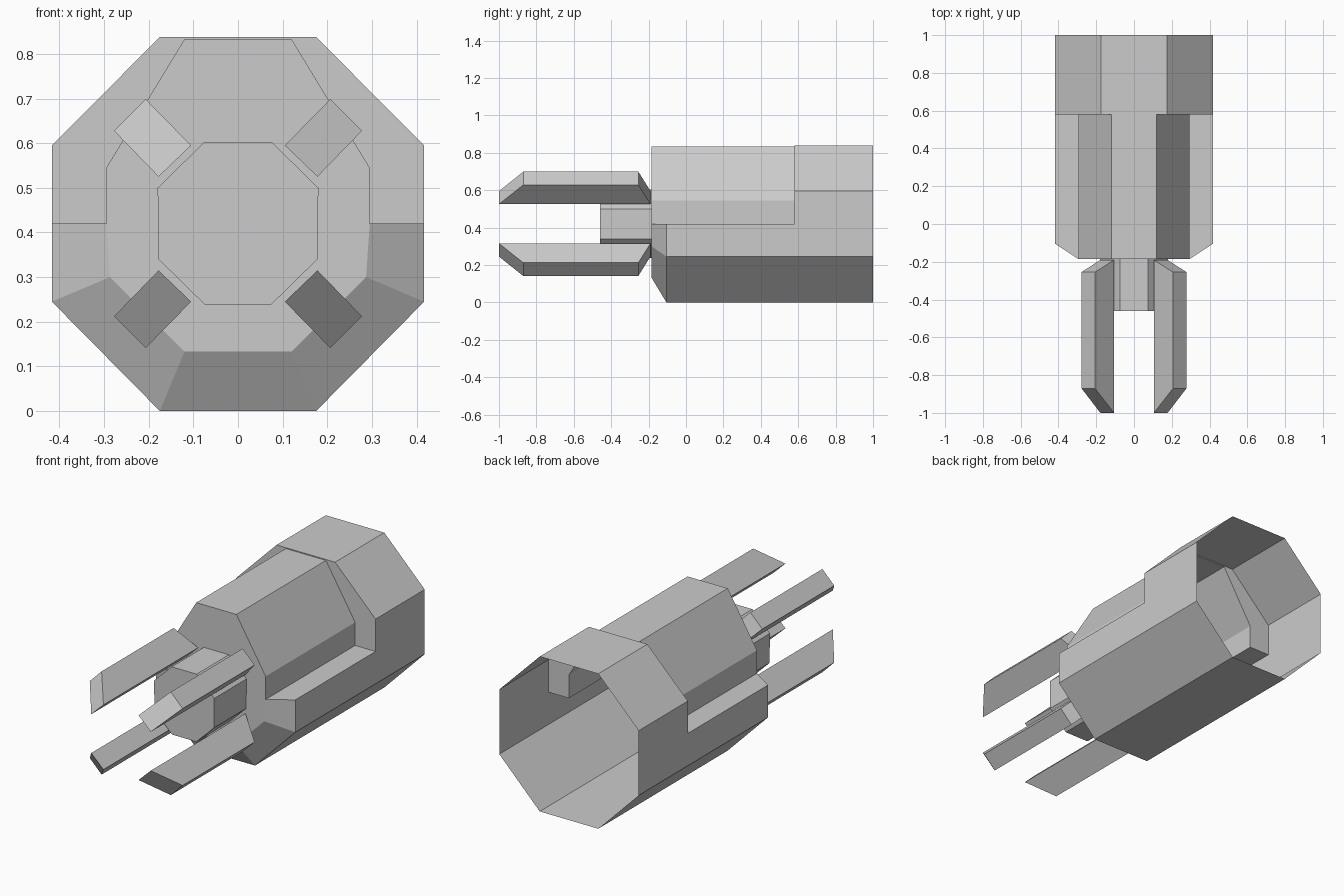
import bpy
import bmesh

if "Cube" in bpy.data.objects:
    bpy.data.objects.remove(bpy.data.objects["Cube"])

grey = bpy.data.materials.new("light grey")
grey.diffuse_color = (0.6, 0.6, 0.6, 1)
grey.use_nodes = True
grey.node_tree.nodes["Principled BSDF"].inputs["Base Color"].default_value = grey.diffuse_color

FRONT, CHAMFER, STEP, BACK = -0.185, -0.105, 0.58, 1.0


def mirrored(half):
    """Right-hand (x, z) points followed by their left-hand mirror."""
    return half + [(-x, z) for x, z in reversed(half)]


def ring(profile, y):
    return [(x, y, z) for x, z in profile]


def strip(a, b):
    """Quads joining two matching open rows of points."""
    return [[a[i], a[i + 1], b[i + 1], b[i]] for i in range(len(a) - 1)]


def closed(a, b):
    """Capped solid between two matching loops."""
    return strip(a + a[:1], b + b[:1]) + [a, b]


def make(name, faces):
    bm = bmesh.new()
    for face in faces:
        bm.faces.new([bm.verts.new(p) for p in face])
    bmesh.ops.remove_doubles(bm, verts=bm.verts, dist=0.0005)
    bmesh.ops.recalc_face_normals(bm, faces=bm.faces)
    mesh = bpy.data.meshes.new(name)
    bm.to_mesh(mesh)
    bm.free()
    mesh.materials.append(grey)
    obj = bpy.data.objects.new(name, mesh)
    bpy.context.collection.objects.link(obj)


# Hollow housing, open at the back
lower = mirrored([(0.417, 0.42), (0.417, 0.245), (0.175, 0.0)])
collar = mirrored([(0.417, 0.42), (0.417, 0.595), (0.175, 0.838)])
cover = mirrored([(0.295, 0.42), (0.295, 0.545), (0.12, 0.833)])
nose_edge = mirrored([(0.295, 0.42), (0.287, 0.30), (0.12, 0.133)])

faces = strip(ring(lower, CHAMFER), ring(lower, STEP))          # lower trough
faces += strip(ring(lower, STEP), ring(lower, BACK))
faces += strip(ring(nose_edge, FRONT), ring(lower, CHAMFER))    # front chamfer
faces += strip(ring(cover, FRONT), ring(cover, STEP))           # narrow top cover
faces += strip(ring(cover, STEP), ring(collar, STEP))           # step wall
faces += strip(ring(collar, STEP), ring(collar, BACK))          # rear collar
faces.append(ring(cover + nose_edge[::-1][1:-1], FRONT))        # front wall
for s in (1, -1):                                               # side ledges
    faces.append([(s * 0.295, FRONT, 0.42), (s * 0.417, CHAMFER, 0.42),
                  (s * 0.417, STEP, 0.42), (s * 0.295, STEP, 0.42)])
make("housing", faces)

# Eight-sided central boss
boss = mirrored([(0.073, 0.237), (0.178, 0.34), (0.18, 0.50), (0.075, 0.603)])
make("boss", closed(ring(boss, -0.46), ring(boss, FRONT)))

# Four diagonal prongs, with the inner edge longer than the outer edge
inner = [(0.105, 0.175), (0.178, 0.105)]
outer = [(0.278, 0.208), (0.207, 0.279)]
for sx, side in ((1, "right"), (-1, "left")):
    for sz, level in ((1, "upper"), (-1, "lower")):
        def end(y_inner, y_outer):
            return ([(sx * x, y_inner, 0.42 + sz * z) for x, z in inner]
                    + [(sx * x, y_outer, 0.42 + sz * z) for x, z in outer])
        make(f"{level}_{side}_prong", closed(end(-1.0, -0.87), end(-0.19, -0.255)))
